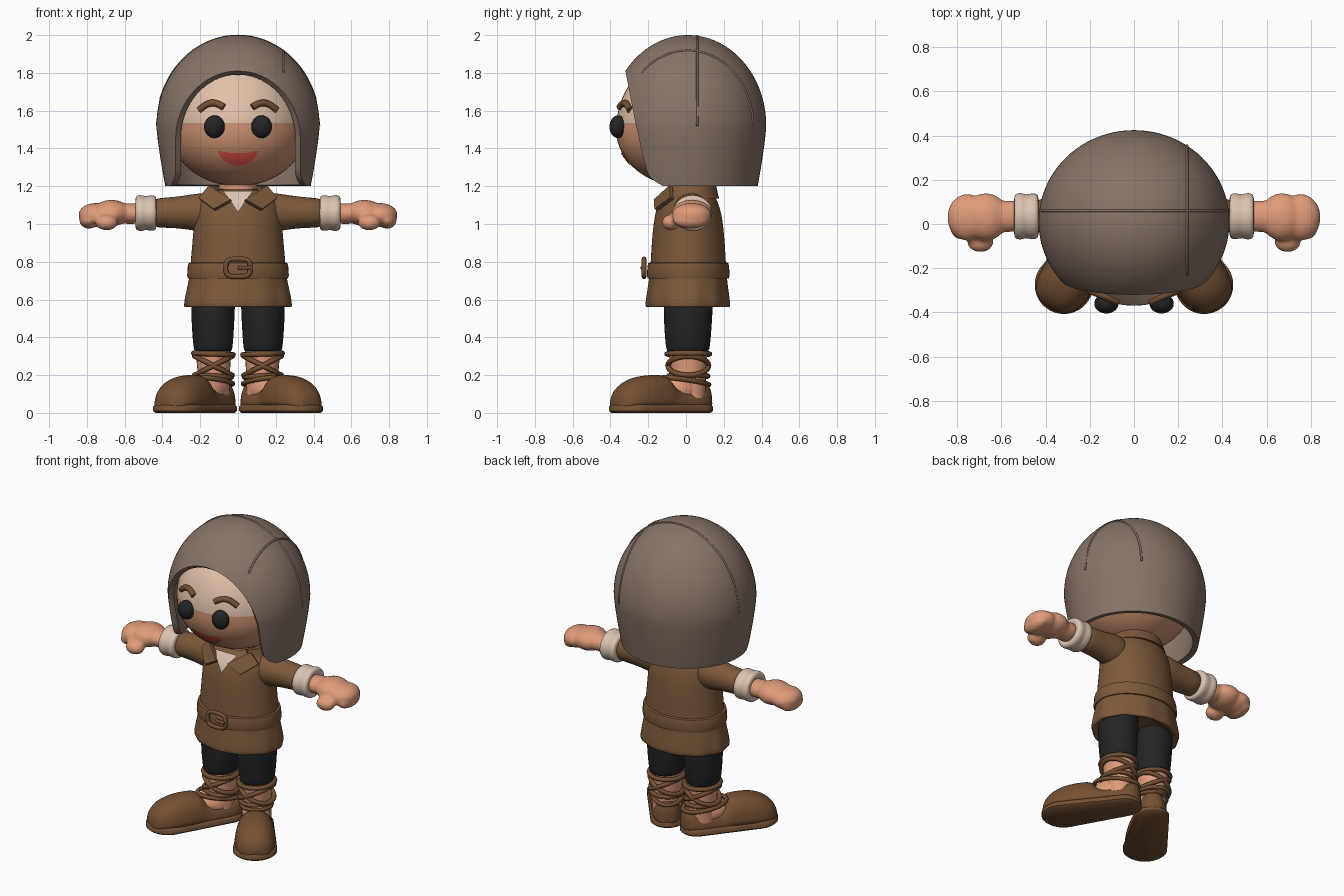
import bpy, bmesh
from math import sin, cos, pi, sqrt, asin, acos, radians
from mathutils import Vector, Matrix

cube = bpy.data.objects.get("Cube")
if cube:
    bpy.data.objects.remove(cube)


def material(name, *rgb):
    lin = [((c / 255 + 0.055) / 1.055) ** 2.4 for c in rgb] + [1]
    m = bpy.data.materials.new(name)
    m.use_nodes = True
    m.diffuse_color = lin
    node = next(n for n in m.node_tree.nodes if n.type == 'BSDF_PRINCIPLED')
    node.inputs["Base Color"].default_value = lin
    node.inputs["Roughness"].default_value = 0.8
    return m


HOOD = material("grey brown wool", 136, 116, 103)
TUNIC = material("brown cloth", 124, 89, 59)
SKIN = material("skin", 224, 156, 122)
TAN = material("tanned cheeks", 206, 147, 113)
PALE = material("pale forehead", 226, 194, 170)
CREAM = material("cream linen", 220, 195, 176)
BLACK = material("black", 35, 36, 37)
LEATHER = material("leather", 116, 80, 51)
RED = material("mouth red", 232, 84, 76)


def finish(name, bm, *mats, mirror=False, subsurf=0, sharp=50):
    bmesh.ops.recalc_face_normals(bm, faces=bm.faces)
    me = bpy.data.meshes.new(name)
    bm.to_mesh(me)
    bm.free()
    for m in mats:
        me.materials.append(m)
    me.shade_smooth()
    ob = bpy.data.objects.new(name, me)
    bpy.context.collection.objects.link(ob)
    if subsurf:
        mod = ob.modifiers.new("Smooth", 'SUBSURF')
        mod.levels = mod.render_levels = subsurf
    else:
        me.set_sharp_from_angle(angle=radians(sharp))
    if mirror:
        ob.modifiers.new("Mirror", 'MIRROR').use_mirror_merge = False
    return ob


def skin(bm, rings, closed=False):
    loops = [[bm.verts.new(p) for p in r] for r in rings]
    pairs = list(zip(loops, loops[1:]))
    if closed:
        pairs.append((loops[-1], loops[0]))
    else:
        bm.faces.new(loops[0])
        bm.faces.new(loops[-1])
    for a, b in pairs:
        for i in range(len(a)):
            j = (i + 1) % len(a)
            bm.faces.new((a[i], a[j], b[j], b[i]))


def loft(name, stations, mat, axis='z', n=24, **kw):
    """Oval rings: (position, centre 1, centre 2, radius 1, radius 2)."""
    rings = []
    for t, c1, c2, r1, r2 in stations:
        flat = [(c1 + r1 * cos(2 * pi * i / n), c2 + r2 * sin(2 * pi * i / n)) for i in range(n)]
        rings.append([(p, q, t) if axis == 'z' else (t, p, q) for p, q in flat])
    bm = bmesh.new()
    skin(bm, rings)
    return finish(name, bm, mat, **kw)


def tube(name, path, r, mat, ref=(0, 0, 1), closed=False, n=8, **kw):
    pts = [Vector(p) for p in path]
    rings, last = [], len(pts) - 1
    for i, p in enumerate(pts):
        a = pts[i - 1] if i or closed else p
        b = pts[(i + 1) % len(pts)] if i < last or closed else p
        side = (b - a).cross(Vector(ref)).normalized()
        up = side.cross(b - a).normalized()
        rings.append([p + r * (cos(2 * pi * k / n) * side + sin(2 * pi * k / n) * up) for k in range(n)])
    bm = bmesh.new()
    skin(bm, rings, closed)
    return finish(name, bm, mat, sharp=70, **kw)


def ball(bm, centre, radii):
    bmesh.ops.create_uvsphere(bm, u_segments=32, v_segments=20, radius=1,
                              matrix=Matrix.Translation(centre) @ Matrix.Diagonal((*radii, 1)))


# Hood: domed shell with an arched face opening
def hood_r(z):
    if z > 1.52:
        return 0.432 * sqrt(max(0, 1 - ((z - 1.52) / 0.48) ** 2))
    return 0.432 - 0.047 * ((1.52 - z) / 0.32) ** 1.3


def opening(z):
    w = 0.33 * sqrt(max(0, 1 - (max(0, z - 1.45) / 0.36) ** 2))
    return w + 0.03 * max(0, (1.28 - z) / 0.08) ** 2


arch = acos(0.29 / 0.48)
heights = [1.52 + 0.48 * cos(arch * i / 16) for i in range(17)]
heights += [1.81 - 0.61 * (i / 32) ** 1.6 for i in range(1, 33)]
bm = bmesh.new()
rows = []
for z in heights:
    r = hood_r(z)
    span = pi - (asin(min(1, opening(z) / r)) if z < 1.8099 else 0)
    angles = [span * (k / 32 - 1) for k in range(65)]
    rows.append([bm.verts.new((r * sin(a), 0.01 + 0.96 * r * cos(a), z)) for a in angles])
for a, b in zip(rows, rows[1:]):
    for k in range(64):
        bm.faces.new((a[k], a[k + 1], b[k + 1], b[k]))
bmesh.ops.remove_doubles(bm, verts=bm.verts, dist=0.0001)
hood = finish("hood", bm, HOOD)
shell = hood.modifiers.new("Thickness", 'SOLIDIFY')
shell.thickness, shell.offset = 0.035, -1
hood.modifiers.new("Crisp rim", 'EDGE_SPLIT').split_angle = radians(50)

# Raised hood seams
cross = [acos(-1 + 2 * i / 40) for i in range(41)]
tube("hood_cross_seam", [(0.43 * cos(a), 0.06, 1.52 + 0.476 * sin(a)) for a in cross], 0.006, HOOD, ref=(0, 1, 0))
rim = sqrt(0.432 ** 2 - 0.24 ** 2)
tube("hood_side_seam", [(0.24, 0.01 + 0.96 * rim * cos(a), 1.52 + 0.48 / 0.432 * rim * sin(a))
                        for a in [2.35 * i / 40 for i in range(41)]], 0.006, HOOD, ref=(1, 0, 0))

# Head with a pale forehead
bm = bmesh.new()
bmesh.ops.create_uvsphere(bm, u_segments=48, v_segments=32, radius=1)
for v in bm.verts:
    v.co = (0.36 * v.co.x, 0.355 * v.co.y - 0.015, 1.5 + v.co.z * (0.4 if v.co.z > 0 else 0.3))
bmesh.ops.bisect_plane(bm, geom=bm.verts[:] + bm.edges[:] + bm.faces[:],
                       plane_co=(0, 0, 1.535), plane_no=(0, 0, 1))
for f in bm.faces:
    f.material_index = int(f.calc_center_median().z > 1.535)
finish("head", bm, TAN, PALE)


def face_y(x, z):
    rz = 0.4 if z > 1.5 else 0.3
    return -0.015 - 0.355 * sqrt(1 - (x / 0.36) ** 2 - ((z - 1.5) / rz) ** 2)


# Eyes, brows and mouth
bm = bmesh.new()
ball(bm, (0.125, -0.36, 1.515), (0.055, 0.045, 0.06))
finish("eyes", bm, BLACK, mirror=True)
brow = []
for i in range(13):
    t = i / 12
    x, z = 0.075 + 0.13 * t, 1.618 - 0.015 * t + 0.03 * sin(pi * t)
    brow.append((x, face_y(x, z) - 0.005, z))
tube("brows", brow, 0.018, LEATHER, ref=(0, 1, 0), mirror=True)

bm = bmesh.new()
columns = []
for i in range(21):
    x = 0.105 * (i / 10 - 1)
    top = 1.375 + 0.013 * (x / 0.105) ** 2
    drop = 0.004 + 0.064 * max(0, 1 - (x / 0.105) ** 2) ** 0.6
    columns.append([bm.verts.new((x, face_y(x, top - drop * k / 4) - 0.006, top - drop * k / 4)) for k in range(5)])
for a, b in zip(columns, columns[1:]):
    for k in range(4):
        bm.faces.new((a[k], a[k + 1], b[k + 1], b[k]))
finish("mouth", bm, RED)

# Neck
loft("neck", [(1.08, 0, 0.02, 0.1, 0.1), (1.3, 0, 0.02, 0.1, 0.1)], SKIN)

# Tunic with a gently folded skirt
body = [(0.62, 0.2, 0.15), (0.56, 0.26, 0.2), (0.555, 0.285, 0.225), (0.58, 0.285, 0.225), (0.65, 0.272, 0.215),
        (0.74, 0.252, 0.202), (0.82, 0.25, 0.198), (0.95, 0.236, 0.19), (1.05, 0.232, 0.178),
        (1.12, 0.22, 0.155), (1.16, 0.175, 0.135), (1.19, 0.125, 0.11)]
tunic = loft("tunic", [(z, 0, 0.012, rx, ry) for z, rx, ry in body], TUNIC, n=64, subsurf=1)
for i, v in enumerate(tunic.data.vertices):
    if v.co.z < 0.7:
        fold = 1 + 0.014 * sin(2 * pi * i / 64 * 11)
        v.co.x *= fold
        v.co.y *= fold

# Belt and buckle
loft("belt", [(z, 0, 0.012, 0.25 + d, 0.2 + d) for z, d in
              [(0.71, 0), (0.712, 0.015), (0.73, 0.019), (0.775, 0.016), (0.793, 0.012), (0.797, 0)]], TUNIC, n=48)
frame = []
for i in range(32):
    c, s = cos(2 * pi * i / 32), sin(2 * pi * i / 32)
    frame.append((0.065 * abs(c) ** 0.6 * (1 if c > 0 else -1), -0.222,
                  0.768 + 0.047 * abs(s) ** 0.6 * (1 if s > 0 else -1)))
tube("buckle_frame", frame, 0.013, LEATHER, ref=(0, 1, 0), closed=True)
tube("buckle_prong", [(0, -0.225, 0.768), (0.035, -0.232, 0.768), (0.065, -0.232, 0.768)], 0.01, LEATHER)

# Collar band, pointed flaps and shirt front
bm = bmesh.new()
band = []
for i in range(33):
    a = radians(-40 + 260 * i / 32)
    band.append([(rx * cos(a), 0.02 + ry * sin(a), z) for rx, ry, z in
                 [(0.19, 0.155, 1.135), (0.155, 0.14, 1.2), (0.13, 0.12, 1.2), (0.13, 0.11, 1.14)]])
skin(bm, band)
finish("collar_band", bm, TUNIC)
bm = bmesh.new()
bm.faces.new([bm.verts.new(p) for p in [(0.15, -0.08, 1.2), (0.035, -0.162, 1.125),
                                        (0.125, -0.158, 1.075), (0.205, -0.075, 1.135)]])
flaps = finish("collar_flaps", bm, TUNIC, mirror=True)
thick = flaps.modifiers.new("Thickness", 'SOLIDIFY')
thick.thickness, thick.offset = 0.022, 0
flaps.modifiers.new("Crisp edges", 'EDGE_SPLIT')
bm = bmesh.new()
left, low, right = [[bm.verts.new(p) for p in row] for row in
                    ([(-0.08, -0.12, 1.175), (-0.045, -0.157, 1.13)], [(0, -0.174, 1.06)],
                     [(0.08, -0.12, 1.175), (0.045, -0.157, 1.13)])]
bm.faces.new((left[0], left[1], right[1], right[0]))
bm.faces.new((left[1], low[0], right[1]))
finish("shirt_front", bm, CREAM)

# Sleeves, rolled cuffs and hands
loft("sleeves", [(0.12, 0.025, 1.06, 0.1, 0.1), (0.2, 0.028, 1.062, 0.1, 0.105), (0.28, 0.032, 1.062, 0.085, 0.088),
                 (0.38, 0.035, 1.06, 0.08, 0.08), (0.47, 0.035, 1.058, 0.08, 0.078)],
     TUNIC, axis='x', mirror=True, subsurf=1)
cuff = [(0.432, 0.06), (0.432, 0.09), (0.445, 0.1), (0.475, 0.097), (0.49, 0.093), (0.505, 0.1),
        (0.53, 0.1), (0.543, 0.09), (0.543, 0.06), (0.52, 0.05)]
loft("cuffs", [(x, 0.035, 1.058, r * 1.06, r * 0.96) for x, r in cuff], CREAM, axis='x', mirror=True, subsurf=1)
bm = bmesh.new()
for centre, radii in [((0.57, 0.035, 1.055), (0.12, 0.072, 0.055)), ((0.67, 0.032, 1.058), (0.1, 0.108, 0.07)),
                      ((0.755, 0.03, 1.048), (0.09, 0.106, 0.063)), ((0.79, 0.025, 1.02), (0.05, 0.095, 0.045)),
                      ((0.695, -0.08, 1.008), (0.06, 0.048, 0.042))]:
    ball(bm, centre, radii)
hands = finish("hands", bm, SKIN)
remesh = hands.modifiers.new("Blend", 'REMESH')
remesh.mode, remesh.voxel_size, remesh.use_smooth_shade = 'VOXEL', 0.011, True
hands.modifiers.new("Soften", 'SMOOTH').iterations = 5
hands.modifiers.new("Mirror", 'MIRROR')

# Trousers and bare ankles
loft("trouser_legs", [(0.325, 0.132, 0.01, 0.08, 0.09), (0.325, 0.132, 0.01, 0.1, 0.112),
                      (0.35, 0.132, 0.01, 0.105, 0.118), (0.45, 0.133, 0.01, 0.113, 0.127),
                      (0.58, 0.132, 0.012, 0.118, 0.132), (0.64, 0.13, 0.012, 0.115, 0.13)],
     BLACK, mirror=True, subsurf=1)
loft("ankles", [(0.08, 0.128, 0.015, 0.085, 0.09), (0.18, 0.128, 0.015, 0.083, 0.09),
                (0.34, 0.13, 0.01, 0.095, 0.105)], SKIN, mirror=True)

# Crossed ankle straps
for name, z, tilt, r in [("upper_strap", 0.312, 0.004, 0.105), ("cross_strap_a", 0.25, 0.05, 0.1),
                         ("cross_strap_b", 0.25, -0.05, 0.1), ("lower_strap", 0.195, 0.006, 0.096)]:
    loop = [2 * pi * i / 32 for i in range(32)]
    tube(name, [(0.13 + r * cos(a), 0.012 + r * 1.08 * sin(a), z + tilt * cos(a)) for a in loop],
         0.014, LEATHER, closed=True, mirror=True)

# Shoes: splayed outward, u runs from heel to toe and v across
HEEL, LENGTH = Vector((0.107, 0.04, 0)), 0.379
FORWARD = Vector((0.21, -0.315, 0)).normalized()
ACROSS = Vector((-FORWARD.y, FORWARD.x, 0))


def foot(u, v, z):
    return HEEL + FORWARD * u + ACROSS * v + Vector((0, 0, z))


bm = bmesh.new()
soles = []
for grow, z in [(-0.012, 0), (0, 0.01), (0, 0.033), (-0.012, 0.045)]:
    ring = []
    for i in range(48):
        c, s = cos(2 * pi * i / 48), sin(2 * pi * i / 48)
        toe = LENGTH * c + 0.03 > 0
        r = (0.132 if toe else 0.102) + grow
        ring.append(foot((LENGTH if toe else 0) + r * c, r * s, z))
    soles.append(ring)
skin(bm, soles)
finish("soles", bm, LEATHER, mirror=True)

bm = bmesh.new()
upper = [(-0.098, 0.02, 0.09), (-0.09, 0.05, 0.15), (-0.06, 0.08, 0.165), (0, 0.095, 0.15), (0.08, 0.098, 0.13),
         (0.165, 0.105, 0.14), (0.18, 0.11, 0.2), (0.25, 0.12, 0.203), (0.33, 0.127, 0.198), (0.4, 0.124, 0.18),
         (0.45, 0.108, 0.15), (0.485, 0.08, 0.115), (0.503, 0.04, 0.07)]
rings = []
for u, w, h in upper:
    arcs = [pi * k / 18 for k in range(19)]
    rings.append([foot(u, w * (1 if cos(a) > 0 else -1) * abs(cos(a)) ** 0.8, 0.02 + (h - 0.02) * sin(a) ** 0.8)
                  for a in arcs])
skin(bm, rings)
finish("shoe_uppers", bm, LEATHER, mirror=True, subsurf=1)
tube("shoe_bindings", [foot(0.05 + 0.135 * cos(a), 0.092 * sin(a), 0.168 + 0.02 * cos(a)) for a in loop],
     0.013, LEATHER, closed=True, mirror=True)

# Bare insteps showing above the shoes
bm = bmesh.new()
bmesh.ops.create_uvsphere(bm, u_segments=24, v_segments=16, radius=1)
for v in bm.verts:
    v.co = foot(0.08 + 0.12 * v.co.x, 0.085 * v.co.y, 0.12 + 0.085 * v.co.z)
finish("insteps", bm, SKIN, mirror=True)
